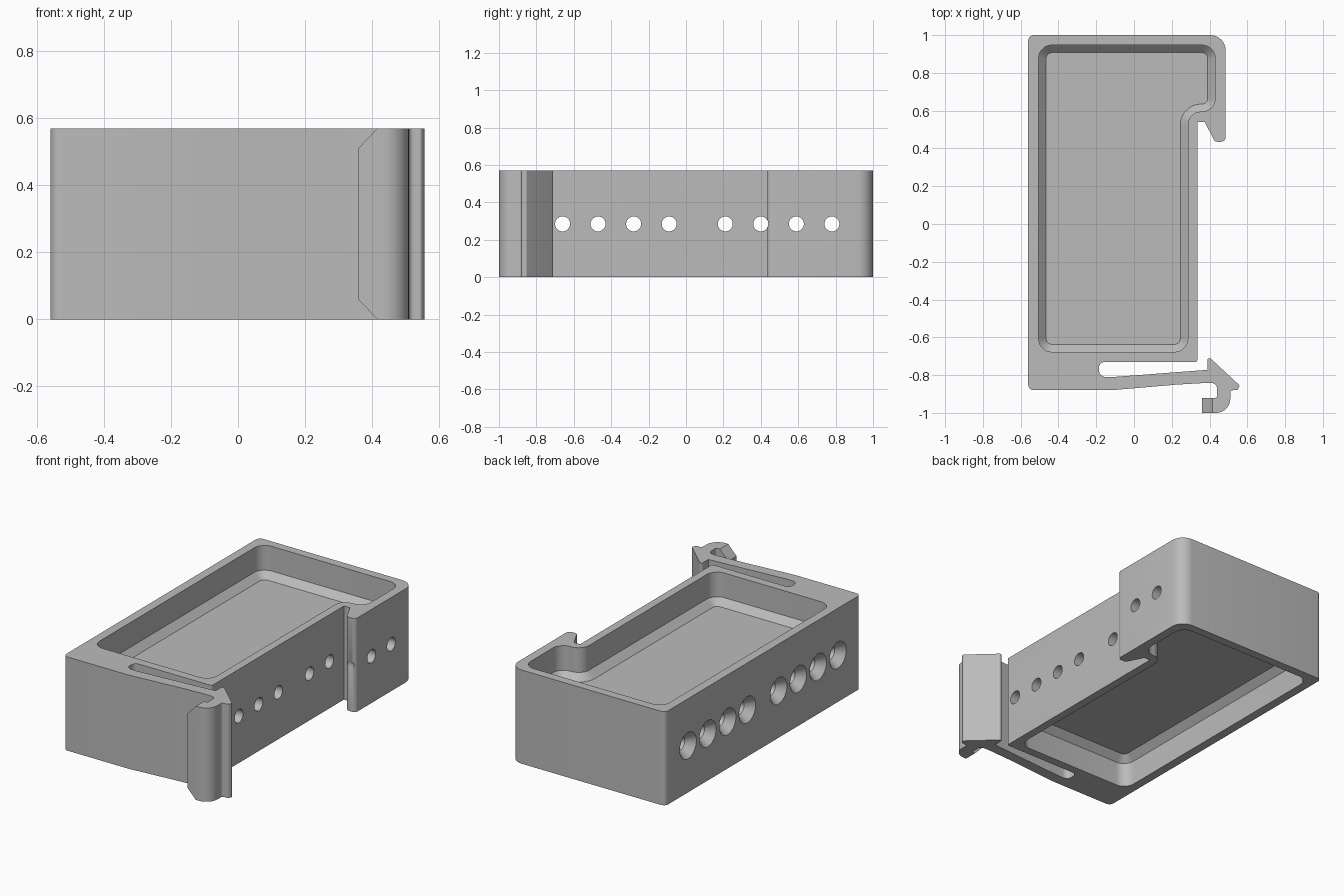
import bpy, bmesh, math
from mathutils import Vector, Matrix

cube = bpy.data.objects.get("Cube")
if cube:
    bpy.data.objects.remove(cube, do_unlink=True)

H = 0.57          # body height
MID = H / 2       # level of the web and the holes

grey = bpy.data.materials.new("plain_grey")
grey.use_nodes = True
grey.diffuse_color = (0.5, 0.5, 0.5, 1)
grey.node_tree.nodes["Principled BSDF"].inputs["Base Color"].default_value = (0.5, 0.5, 0.5, 1)


def rounded(points, steps=8):
    """Outline from (x, y, radius) corners, each radius turned into an arc."""
    out = []
    for i, (x, y, r) in enumerate(points):
        p = Vector((x, y))
        if r == 0:
            out.append(p)
            continue
        a = (Vector(points[i - 1][:2]) - p).normalized()
        b = (Vector(points[(i + 1) % len(points)][:2]) - p).normalized()
        half = a.angle(b) / 2
        centre = p + (a + b).normalized() * (r / math.sin(half))
        start = p + a * (r / math.tan(half)) - centre
        end = p + b * (r / math.tan(half)) - centre
        sweep = start.angle_signed(end)
        for k in range(steps + 1):
            t = -sweep * k / steps
            c, s = math.cos(t), math.sin(t)
            out.append(centre + Vector((start.x * c - start.y * s, start.x * s + start.y * c)))
    return out


def loft(name, sections):
    """Closed solid through (outline, z) sections of equal point count."""
    bm = bmesh.new()
    rings = [[bm.verts.new((p.x, p.y, z)) for p in outline] for outline, z in sections]
    for low, high in zip(rings, rings[1:]):
        n = len(low)
        for i in range(n):
            j = (i + 1) % n
            bm.faces.new((low[i], low[j], high[j], high[i]))
    bm.faces.new(rings[0][::-1])
    bm.faces.new(rings[-1])
    return finish(name, bm)


def finish(name, bm):
    bmesh.ops.recalc_face_normals(bm, faces=bm.faces)
    mesh = bpy.data.meshes.new(name)
    bm.to_mesh(mesh)
    bm.free()
    mesh.materials.append(grey)
    obj = bpy.data.objects.new(name, mesh)
    bpy.context.collection.objects.link(obj)
    return obj


def cut(body, cutter):
    """Subtract the cutter for good and remove it."""
    mod = body.modifiers.new("cut", 'BOOLEAN')
    mod.operation = 'DIFFERENCE'
    mod.solver = 'EXACT'
    mod.object = cutter
    bpy.context.view_layer.update()
    result = bpy.data.meshes.new_from_object(body.evaluated_get(bpy.context.evaluated_depsgraph_get()))
    body.modifiers.clear()
    body.data = result
    bpy.data.objects.remove(cutter, do_unlink=True)


# Body outline with the fixed hook, the spring slot and the latch arm
outline = rounded([
    (-0.56, 1, 0.03), (0.485, 1, 0.08), (0.485, 0.435, 0.025), (0.428, 0.435, 0.025),
    (0.375, 0.54, 0), (0.335, 0.54, 0),
    (0.335, -0.73, 0.01), (-0.185, -0.73, 0.03), (-0.185, -0.81, 0.035), (-0.11, -0.81, 0),
    (0.39, -0.772, 0), (0.39, -0.712, 0.006), (0.406, -0.712, 0.006),
    (0.56, -0.855, 0.012), (0.548, -0.88, 0.012), (0.51, -0.88, 0.015),
    (0.51, -1, 0.075), (0.36, -1, 0), (0.36, -0.92, 0),
    (0.44, -0.92, 0.01), (0.44, -0.842, 0.03), (0.37, -0.842, 0),
    (0.23, -0.85, 0), (-0.12, -0.88, 0), (-0.56, -0.88, 0.03),
])
body = loft("clip_body", [(outline, 0), (outline, H)])


# Pocket with a sloped edge round its floor, on the top and the bottom
def pocket_outline(inset):
    d = inset
    return rounded([
        (-0.505 + d, 0.947 - d, 0.07 - d), (0.43 - d, 0.947 - d, 0.07 - d),
        (0.43 - d, 0.595 + d, 0.07 - d), (0.285 - d, 0.595 + d, 0.07 + d),
        (0.285 - d, -0.677 + d, 0.07 - d), (-0.505 + d, -0.677 + d, 0.07 - d),
    ])


for side in (1, -1):
    cut(body, loft("pocket_cutter", [
        (pocket_outline(0.04), MID + side * 0.095),
        (pocket_outline(0), MID + side * 0.135),
        (pocket_outline(0), MID + side * 0.4),
    ]))

# Cross holes through the web, countersunk on the left-hand wall
bm = bmesh.new()
along_x = Matrix.Rotation(math.pi / 2, 4, 'Y')
for y in (-0.66, -0.47, -0.28, -0.09, 0.21, 0.40, 0.59, 0.78):
    stations = [(-0.6, 0.08), (-0.56, 0.08), (-0.51, 0.04), (0.7, 0.04)]
    rings = []
    for x, r in stations:
        ring = []
        for k in range(32):
            a = 2 * math.pi * k / 32
            ring.append(bm.verts.new((x, y + r * math.cos(a), MID + r * math.sin(a))))
        rings.append(ring)
    for low, high in zip(rings, rings[1:]):
        for k in range(32):
            j = (k + 1) % 32
            bm.faces.new((low[k], low[j], high[j], high[k]))
    bm.faces.new(rings[0][::-1])
    bm.faces.new(rings[-1])
cut(body, finish("hole_cutter", bm))

# Bevelled upper and lower corners of the thumb tab
for edge, way in ((0, -1), (H, 1)):
    bm = bmesh.new()
    corners = [(0.34, edge - way * 0.08), (0.435, edge + way * 0.02), (0.34, edge + way * 0.02)]
    front = [bm.verts.new((x, -1.05, z)) for x, z in corners]
    back = [bm.verts.new((x, -0.9, z)) for x, z in corners]
    bm.faces.new(front)
    bm.faces.new(back[::-1])
    for i in range(3):
        j = (i + 1) % 3
        bm.faces.new((front[i], front[j], back[j], back[i]))
    cut(body, finish("tab_cutter", bm))

# Smooth the arcs, keep the edges crisp
bpy.ops.object.select_all(action='DESELECT')
body.select_set(True)
bpy.context.view_layer.objects.active = body
bpy.ops.object.shade_smooth_by_angle(angle=math.radians(30))
